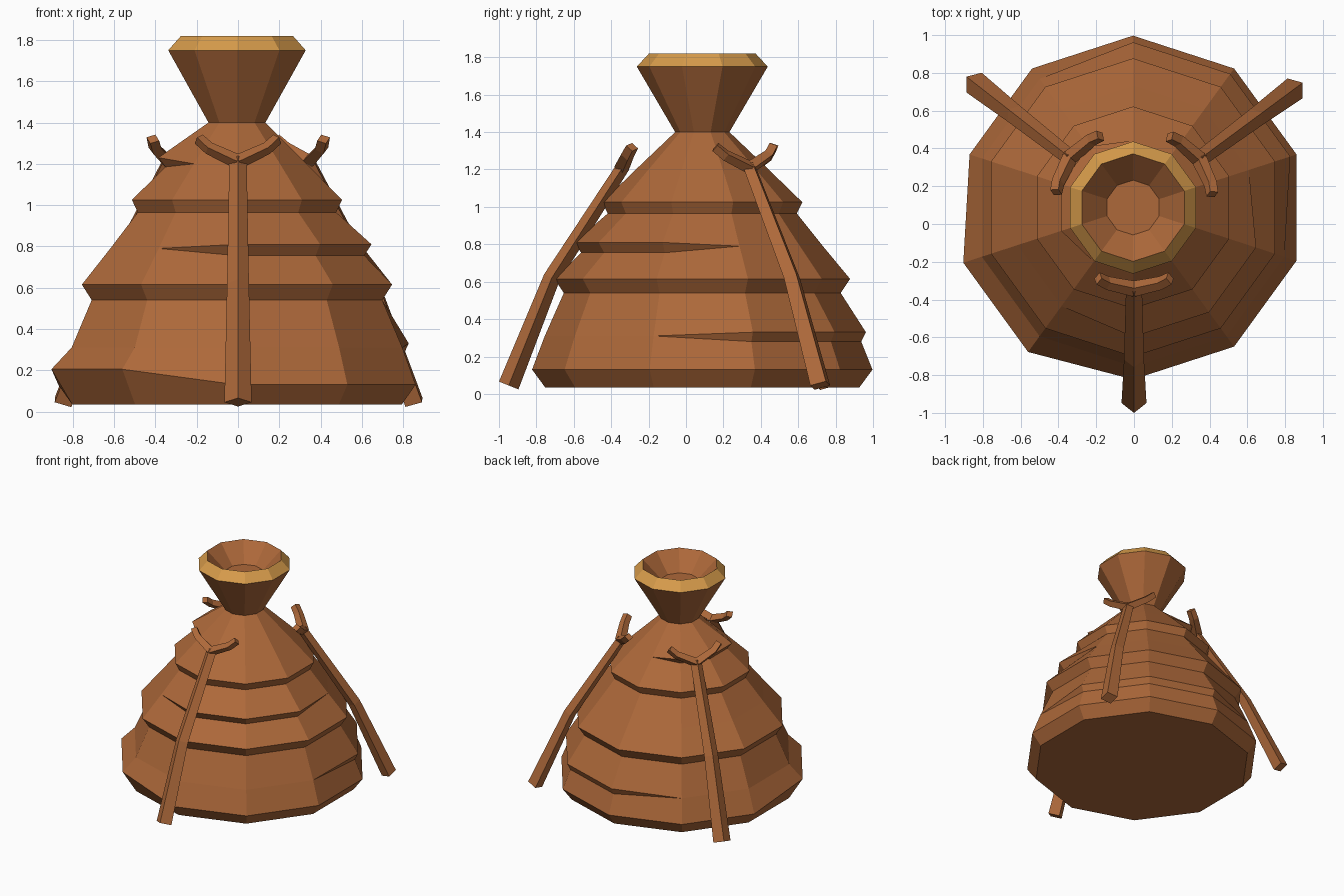
import bpy, bmesh, math
from mathutils import Vector

if "Cube" in bpy.data.objects:
    bpy.data.objects.remove(bpy.data.objects["Cube"])

CX, CY, SIDES = -0.005, 0.087, 10


def material(name, rgb):
    m = bpy.data.materials.new(name)
    m.diffuse_color = (*rgb, 1)
    m.use_nodes = True
    m.node_tree.nodes["Principled BSDF"].inputs["Base Color"].default_value = m.diffuse_color
    return m


brown = material("brown straw", (0.42, 0.14, 0.042))
gold = material("golden band", (0.68, 0.33, 0.07))


def make_object(name, bm, mats):
    bmesh.ops.remove_doubles(bm, verts=bm.verts, dist=0.0005)
    bmesh.ops.recalc_face_normals(bm, faces=bm.faces)
    me = bpy.data.meshes.new(name)
    bm.to_mesh(me)
    bm.free()
    for m in mats:
        me.materials.append(m)
    ob = bpy.data.objects.new(name, me)
    bpy.context.collection.objects.link(ob)
    return ob


def skin(bm, loops, cap=True):
    """Join loops of points with faces and close both ends."""
    rows = [[bm.verts.new(p) for p in loop] for loop in loops]
    for a, b in zip(rows, rows[1:]):
        n = len(a)
        for i in range(n):
            j = (i + 1) % n
            bm.faces.new((a[i], a[j], b[j], b[i]))
    if cap:
        bm.faces.new(rows[0])
        bm.faces.new(rows[-1])


def ring(rz):
    """Ten-sided ring; rz(k) gives radius and height at corner k."""
    pts = []
    for k in range(SIDES):
        a = math.radians(90 + 36 * k)
        r, z = rz(k)
        pts.append((CX + r * math.cos(a), CY + r * math.sin(a), z))
    return pts


def even(r, z):
    return [ring(lambda k: (r, z))]


def ledge(corners, inner, outer, flat):
    """Overhang at some corners only, tapering to nothing at the others."""
    return [ring(lambda k: p if k in corners else flat) for p in (inner, outer)]


# Layered thatch body, from base to neck
loops = even(0.84, 0.035)
loops.append(ring(lambda k: (0.945, 0.205) if k in (3, 4) else (0.91, 0.13)))
loops += ledge((8, 9, 0), (0.85, 0.28), (0.875, 0.33), (0.842, 0.31))
loops += even(0.74, 0.54) + even(0.79, 0.615)
loops += ledge((5, 6, 7), (0.648, 0.755), (0.685, 0.81), (0.645, 0.79))
loops += even(0.505, 0.965) + even(0.535, 1.025)
loops += ledge((1, 2, 3), (0.365, 1.185), (0.40, 1.23), (0.355, 1.2))
loops += even(0.145, 1.4)
# Flared top with a shallow hollow
loops += even(0.35, 1.75) + even(0.285, 1.82) + even(0.145, 1.68)
bm = bmesh.new()
skin(bm, loops)
for f in bm.faces:
    zs = [v.co.z for v in f.verts]
    f.material_index = int(min(zs) > 1.74)
make_object("thatch_bundle", bm, [brown, gold])


def tube(bm, points, side, sizes):
    """Diamond-section stick along a path."""
    pts = [Vector(p) for p in points]
    out = []
    for i, p in enumerate(pts):
        d = (pts[min(i + 1, len(pts) - 1)] - pts[max(i - 1, 0)]).normalized()
        s = Vector(side)
        s = (s - d * s.dot(d)).normalized()
        n = d.cross(s)
        w = sizes[i]
        out.append([p + s * w, p + n * w * 0.85, p - s * w, p - n * w * 0.85])
    skin(bm, out)


# Forked support poles leaning on the body
for name, deg, foot in (("front_pole", 270, 1.035),
                        ("back_right_pole", 36.5, 1.06),
                        ("back_left_pole", 142, 1.075)):
    a = math.radians(deg)
    radial = Vector((math.cos(a), math.sin(a), 0))
    tangent = Vector((-math.sin(a), math.cos(a), 0))

    def at(r, t, z):
        return Vector((0, CY, z)) + radial * r + tangent * t

    bm = bmesh.new()
    tube(bm, [at(foot, 0, 0.045), at(0.805, 0, 0.62), at(0.42, 0, 1.22)],
         tangent, [0.066, 0.053, 0.042])
    for s in (-1, 1):
        tube(bm, [at(0.43, 0, 1.21), at(0.40, 0.14 * s, 1.275),
                  at(0.375, 0.19 * s, 1.32)], radial, [0.042, 0.036, 0.034])
    make_object(name, bm, [brown])
